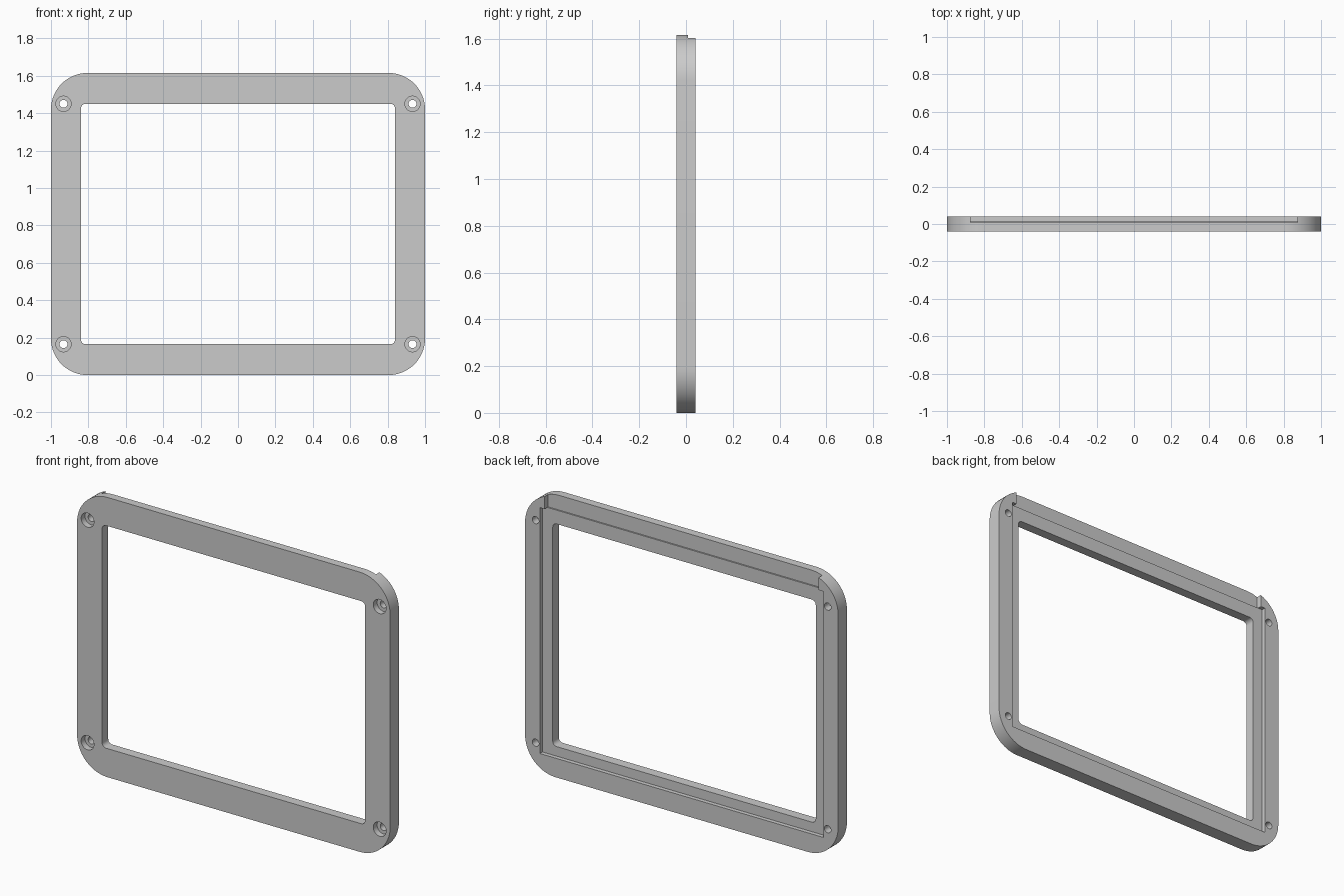
import bpy, bmesh
from math import sin, cos, pi, radians

if "Cube" in bpy.data.objects:
    bpy.data.objects.remove(bpy.data.objects["Cube"])

WIDTH, HEIGHT, THICK = 2.0, 1.615, 0.08
MID = HEIGHT / 2
FRONT, BACK = -THICK / 2, THICK / 2

grey = bpy.data.materials.new("plain_grey")
grey.use_nodes = True
grey.diffuse_color = (0.6, 0.6, 0.6, 1)
grey.node_tree.nodes["Principled BSDF"].inputs["Base Color"].default_value = (0.6, 0.6, 0.6, 1)


def prism(name, outline, y0, y1):
    """Extrude an outline in the XZ plane from y0 to y1."""
    bm = bmesh.new()
    face = bm.faces.new([bm.verts.new((x, y0, z)) for x, z in outline])
    moved = bmesh.ops.extrude_face_region(bm, geom=[face])["geom"]
    bmesh.ops.translate(bm, vec=(0, y1 - y0, 0),
                        verts=[v for v in moved if isinstance(v, bmesh.types.BMVert)])
    bmesh.ops.recalc_face_normals(bm, faces=bm.faces)
    mesh = bpy.data.meshes.new(name)
    bm.to_mesh(mesh)
    bm.free()
    mesh.materials.append(grey)
    obj = bpy.data.objects.new(name, mesh)
    bpy.context.collection.objects.link(obj)
    return obj


def rounded(half_x, z0, z1, r, steps):
    """Rounded rectangle outline."""
    pts = []
    corners = ((half_x - r, z1 - r), (r - half_x, z1 - r),
               (r - half_x, z0 + r), (half_x - r, z0 + r))
    for i, (cx, cz) in enumerate(corners):
        for k in range(steps + 1):
            a = (i + k / steps) * pi / 2
            pts.append((cx + r * cos(a), cz + r * sin(a)))
    return pts


def rect(half_x, z0, z1):
    return [(-half_x, z0), (half_x, z0), (half_x, z1), (-half_x, z1)]


def circle(cx, cz, r, n=32):
    return [(cx + r * cos(2 * pi * i / n), cz + r * sin(2 * pi * i / n)) for i in range(n)]


def cut(target, cutter):
    """Subtract a cutter and remove it."""
    mod = target.modifiers.new("cut", "BOOLEAN")
    mod.operation, mod.solver, mod.object = "DIFFERENCE", "EXACT", cutter
    bpy.context.view_layer.objects.active = target
    bpy.ops.object.modifier_apply(modifier=mod.name)
    bpy.data.objects.remove(cutter)


# Outer plate with rounded corners
frame = prism("bezel_frame", rounded(WIDTH / 2, 0, HEIGHT, 0.195, 16), FRONT, BACK)

# Window opening
cut(frame, prism("window_cutter", rounded(0.84, 0.165, HEIGHT - 0.165, 0.025, 6), -0.2, 0.2))

# Panel recess in the back, and the narrower notch open through the top edge
cut(frame, prism("recess_cutter", rect(0.905, 0.11, 1.53), 0.016, 0.2))
cut(frame, prism("notch_cutter", rect(0.875, 1.53, 1.8), 0.008, 0.2))

# Counterbored screw holes in the four corners
for side in (-1, 1):
    for z in (0.165, HEIGHT - 0.165):
        cut(frame, prism("hole_cutter", circle(side * 0.933, z, 0.021), -0.2, 0.2))
        cut(frame, prism("bore_cutter", circle(side * 0.933, z, 0.041), -0.2, FRONT + 0.035))

# Smooth rounded corners, sharp edges
bpy.ops.object.select_all(action="DESELECT")
frame.select_set(True)
bpy.context.view_layer.objects.active = frame
bpy.ops.object.shade_smooth_by_angle(angle=radians(30))
